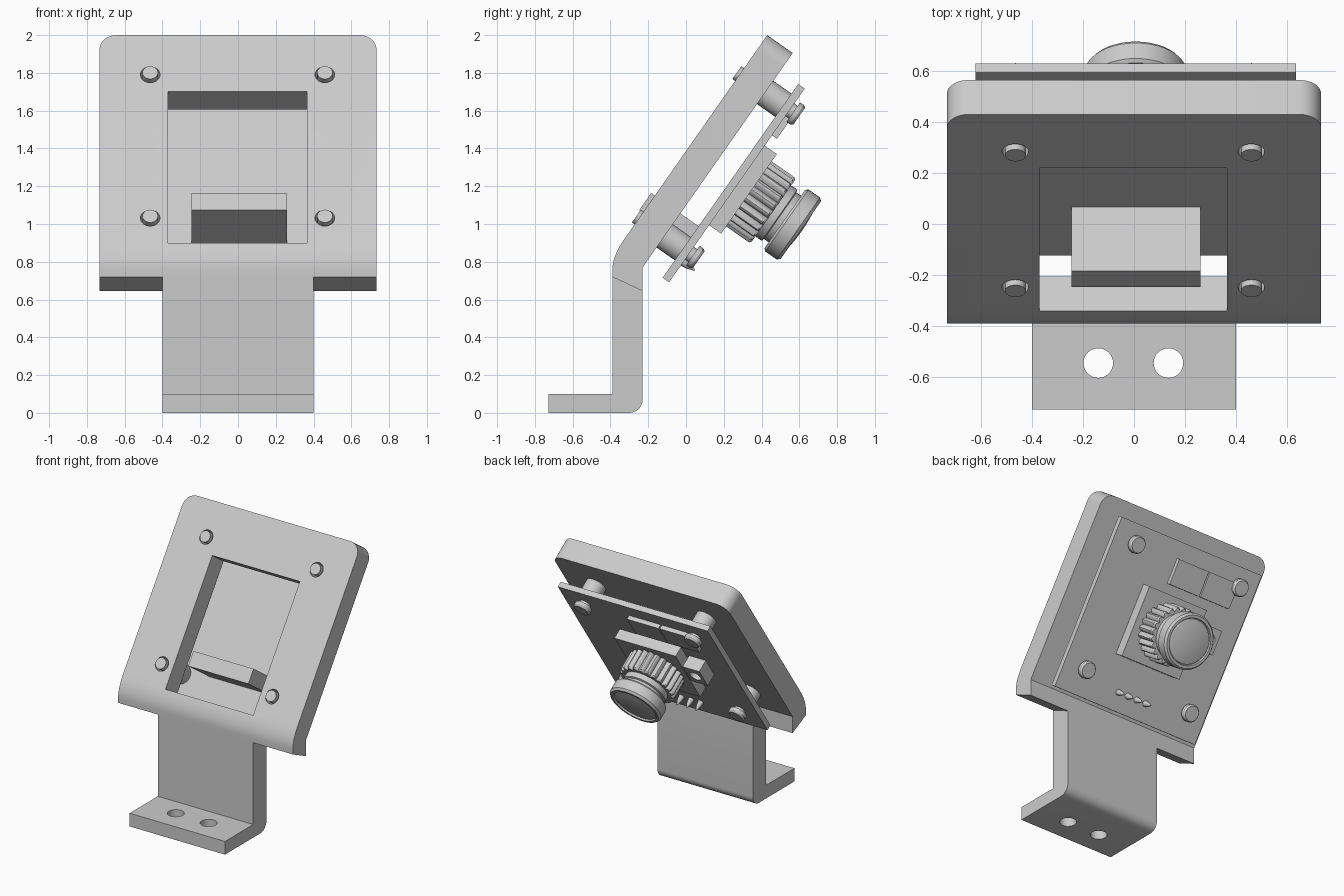
import bpy, bmesh, math
from mathutils import Matrix, Vector

if "Cube" in bpy.data.objects:
    bpy.data.objects.remove(bpy.data.objects["Cube"])

# Tilted frame of the face plate: local x = width, y = distance down the slope, z = out the back
A = math.radians(35)
S, C = math.sin(A), math.cos(A)
TILT = Matrix(((1, 0, 0, 0), (0, -S, C, 0.43), (0, -C, -S, 2.0), (0, 0, 0, 1)))
FLAT = Matrix.Identity(4)
CX, CS = 0.007, 0.744          # board centre in the tilted frame


def finish(name, bm, matrix=FLAT):
    bmesh.ops.recalc_face_normals(bm, faces=bm.faces)
    bm.transform(matrix)
    mesh = bpy.data.meshes.new(name)
    bm.to_mesh(mesh)
    bm.free()
    ob = bpy.data.objects.new(name, mesh)
    bpy.context.collection.objects.link(ob)
    return ob


def box(name, x0, x1, y0, y1, z0, z1, matrix=TILT):
    bm = bmesh.new()
    bmesh.ops.create_cube(bm, size=1)
    for v in bm.verts:
        v.co = Vector(((x0 + x1) / 2 + v.co.x * (x1 - x0),
                       (y0 + y1) / 2 + v.co.y * (y1 - y0),
                       (z0 + z1) / 2 + v.co.z * (z1 - z0)))
    return finish(name, bm, matrix)


def lathe(name, x, y, profile, segs=32, matrix=TILT, lobes=0, depth=0.0):
    """Stack of rings (radius, height), capped at both ends, optionally scalloped."""
    bm = bmesh.new()
    rings = []
    for r, h in profile:
        ring = []
        for i in range(segs):
            a = 2 * math.pi * i / segs
            rr = r + depth * abs(math.sin(lobes * a / 2))
            ring.append(bm.verts.new((x + rr * math.cos(a), y + rr * math.sin(a), h)))
        rings.append(ring)
    for lo, hi in zip(rings, rings[1:]):
        for i in range(segs):
            j = (i + 1) % segs
            bm.faces.new((lo[i], lo[j], hi[j], hi[i]))
    bm.faces.new(rings[0])
    bm.faces.new(rings[-1])
    return finish(name, bm, matrix)


def extrude_x(name, pts, half, round_pair=None, radius=0.0):
    """Side profile (y, z) extruded across x; can round the corners between two profile points."""
    bm = bmesh.new()
    left = [bm.verts.new((-half, y, z)) for y, z in pts]
    right = [bm.verts.new((half, y, z)) for y, z in pts]
    bm.faces.new(left)
    bm.faces.new(right)
    n = len(pts)
    for i in range(n):
        j = (i + 1) % n
        bm.faces.new((left[i], left[j], right[j], right[i]))
    if round_pair:
        i, j = round_pair
        edges = [bm.edges.get((side[i], side[j])) for side in (left, right)]
        bmesh.ops.bevel(bm, geom=edges, offset=radius, segments=8, profile=0.5, affect='EDGES')
    return finish(name, bm)


def cut(ob, cutters):
    for c in cutters:
        mod = ob.modifiers.new("cut", 'BOOLEAN')
        mod.operation, mod.solver, mod.object = 'DIFFERENCE', 'EXACT', c
        bpy.context.view_layer.objects.active = ob
        bpy.ops.object.modifier_apply(modifier=mod.name)
        bpy.data.objects.remove(c)


SCREWS = [(x, s) for x in (-0.465, 0.46) for s in (0.255, 1.182)]

# Face plate with rounded bend, window and screw holes
bend = []
for i in range(9):
    t = i / 8
    bend.append(((1 - t) ** 2 * -0.39 + 2 * t * (1 - t) * -0.39 + t * t * -0.33,
                 (1 - t) ** 2 * 0.755 + 2 * t * (1 - t) * 0.829 + t * t * 0.915))
plate_pts = [(-0.39, 0.72), (-0.23, 0.645), (-0.23, 0.77), (0.565, 1.905), (0.43, 2.0)] + bend[::-1]
plate = extrude_x("face_plate", plate_pts, 0.733, (3, 4), 0.09)
cut(plate, [box("window_cutter", -0.37, 0.365, 0.366, 1.343, -0.2, 0.4)]
    + [lathe("hole_cutter", x, s, [(0.052, -0.1), (0.052, 0.3)]) for x, s in SCREWS])

# Leg and foot, rounded at the heel
heel = [(-0.30 + 0.07 * math.sin(a), 0.07 - 0.07 * math.cos(a))
        for a in (math.pi / 2 * i / 8 for i in range(9))]
leg = extrude_x("leg_and_foot", [(-0.39, 0.72), (-0.39, 0.1), (-0.727, 0.1), (-0.727, 0)]
                + heel + [(-0.23, 0.645)], 0.4)
cut(leg, [lathe("foot_hole_cutter", x, -0.545, [(0.058, -0.1), (0.058, 0.2)], matrix=FLAT)
          for x in (-0.14, 0.135)])

# Circuit board
board = box("circuit_board", CX - 0.628, CX + 0.628, CS - 0.626, CS + 0.626, 0.283, 0.325)

# Standoffs and screws
for x, s in SCREWS:
    lathe("standoff", x, s, [(0.075, 0.165), (0.075, 0.283)])
    lathe("screw", x, s, [(0.041, -0.018), (0.041, 0.347), (0.063, 0.347),
                          (0.063, 0.372), (0.054, 0.385)])

# Connector reaching through the window, and its solder pins
box("connector", -0.245, 0.26, 1.037, 1.147, -0.024, 0.283)
for i in range(4):
    lathe("connector_pin", -0.115 + 0.08 * i, 1.24,
          [(0.022, 0.325), (0.017, 0.36), (0.003, 0.4)], 12)

# Small board components
for x0, x1 in ((-0.18, 0.085), (-0.45, -0.19)):
    box("chip", x0, x1, 0.235, 0.42, 0.325, 0.357)
socket = box("socket", -0.42, -0.28, 0.58, 0.76, 0.325, 0.42)
cut(socket, [lathe("socket_cutter", -0.35, 0.67, [(0.045, 0.38), (0.045, 0.5)], 24)])

# Lens mount, ribbed focus ring and lens barrel
box("lens_mount", CX - 0.257, CX + 0.257, CS - 0.257, CS + 0.257, 0.325, 0.403)
lathe("focus_ring", CX, CS, [(0.188, 0.403), (0.188, 0.55), (0.178, 0.56)],
      144, lobes=24, depth=0.024)
lathe("lens_barrel", CX, CS, [(0.165, 0.56), (0.165, 0.6), (0.15, 0.605), (0.15, 0.635),
                              (0.188, 0.635), (0.2, 0.648), (0.2, 0.722), (0.187, 0.738),
                              (0.168, 0.738), (0.164, 0.726)], 40)
lathe("lens_glass", CX, CS, [(0.164, 0.722), (0.155, 0.73), (0.11, 0.738),
                             (0.06, 0.743), (0.01, 0.745)], 40)

# Smooth shading with sharp edges kept
bpy.ops.object.select_all(action='DESELECT')
for ob in bpy.data.objects:
    ob.select_set(True)
bpy.context.view_layer.objects.active = board
bpy.ops.object.shade_smooth_by_angle(angle=math.radians(30))
